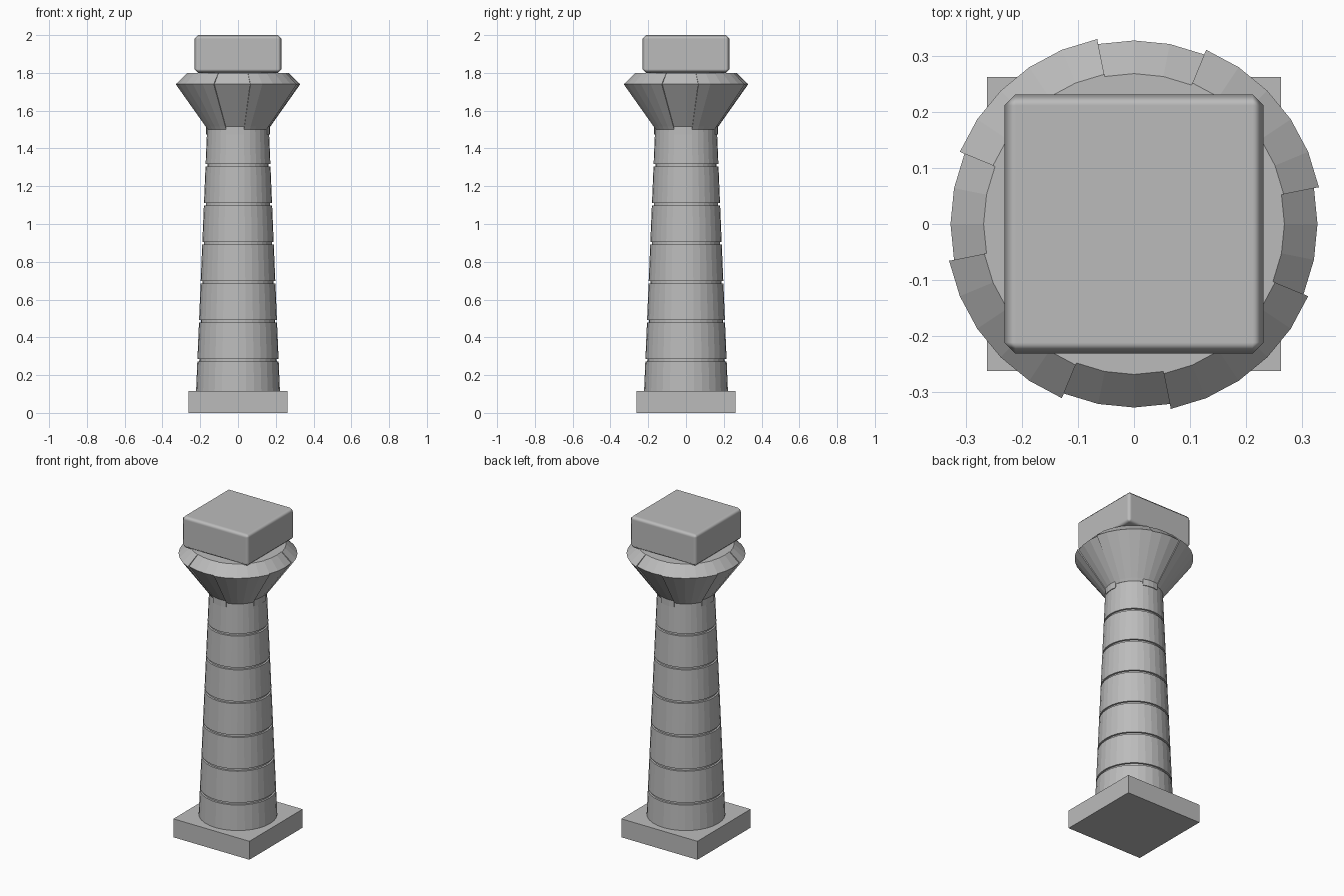
import bpy, bmesh
from math import sin, cos, radians

cube = bpy.data.objects.get("Cube")
if cube:
    bpy.data.objects.remove(cube)

stone = bpy.data.materials.new("grey stone")
stone.use_nodes = True
COLOUR = (0.5, 0.5, 0.5, 1)
stone.diffuse_color = COLOUR
stone.node_tree.nodes["Principled BSDF"].inputs["Base Color"].default_value = COLOUR

SIDES = 32
STEP = 360 / SIDES


def finish(name, bm):
    bmesh.ops.recalc_face_normals(bm, faces=bm.faces)
    mesh = bpy.data.meshes.new(name)
    bm.to_mesh(mesh)
    bm.free()
    mesh.materials.append(stone)
    obj = bpy.data.objects.new(name, mesh)
    bpy.context.collection.objects.link(obj)
    return obj


def lathe(name, profile):
    """Turn an (r, z) profile into a closed, faceted solid."""
    bm = bmesh.new()
    rings = [[bm.verts.new((r * cos(radians(i * STEP)), r * sin(radians(i * STEP)), z))
              for i in range(SIDES)] for r, z in profile]
    for low, high in zip(rings, rings[1:]):
        for i in range(SIDES):
            j = (i + 1) % SIDES
            bm.faces.new((low[i], low[j], high[j], high[i]))
    bm.faces.new(rings[0])
    bm.faces.new(rings[-1])
    return finish(name, bm)


def wedge(name, profile, first, count):
    """Sweep a closed (r, z) section through part of a turn and cap its ends."""
    bm = bmesh.new()
    cuts = []
    for i in range(first, first + count + 1):
        a = radians(i * STEP)
        cuts.append([bm.verts.new((r * cos(a), r * sin(a), z)) for r, z in profile])
    n = len(profile)
    for a, b in zip(cuts, cuts[1:]):
        for k in range(n):
            m = (k + 1) % n
            bm.faces.new((a[k], b[k], b[m], a[m]))
    bm.faces.new(cuts[0])
    bm.faces.new(cuts[-1])
    return finish(name, bm)


def block(name, half, bottom, top):
    bm = bmesh.new()
    bmesh.ops.create_cube(bm, size=1)
    for v in bm.verts:
        v.co = (v.co.x * 2 * half, v.co.y * 2 * half, top if v.co.z > 0 else bottom)
    return finish(name, bm)


# Square plinth
block("plinth", 0.262, 0, 0.115)


# Tapered shaft with a thin groove between drums
def shaft_radius(z):
    return 0.222 - 0.042 * (z - 0.115)


profile = [(shaft_radius(0.1), 0.1)]
for k in range(6):
    z = 0.278 + 0.2065 * k
    for dz, depth in ((-0.007, 0), (-0.006, 0.01), (0.006, 0.01), (0.007, 0)):
        profile.append((shaft_radius(z + dz) - depth, z + dz))
profile.append((shaft_radius(1.52), 1.52))
lathe("shaft", profile)

# Flared capital: narrow ribs alternate with wide panels
rib = [(0.1, 1.475), (0.169, 1.475), (0.169, 1.515), (0.327, 1.74), (0.268, 1.8), (0.1, 1.8)]
panel = [(0.1, 1.5), (0.164, 1.5), (0.174, 1.515), (0.336, 1.74), (0.272, 1.8), (0.1, 1.8)]
for q in range(4):
    wedge(f"capital_rib_{q + 1}", rib, 6 + 8 * q, 3)
    wedge(f"capital_panel_{q + 1}", panel, 1 + 8 * q, 5)
lathe("capital_core", [(0.12, 1.5), (0.12, 1.799)])

# Top block with softened edges
top = block("top_block", 0.231, 1.8, 2.0)
bevel = top.modifiers.new("soft edges", "BEVEL")
bevel.width = 0.02
bevel.segments = 1
bevel.harden_normals = True
top.data.shade_smooth()
